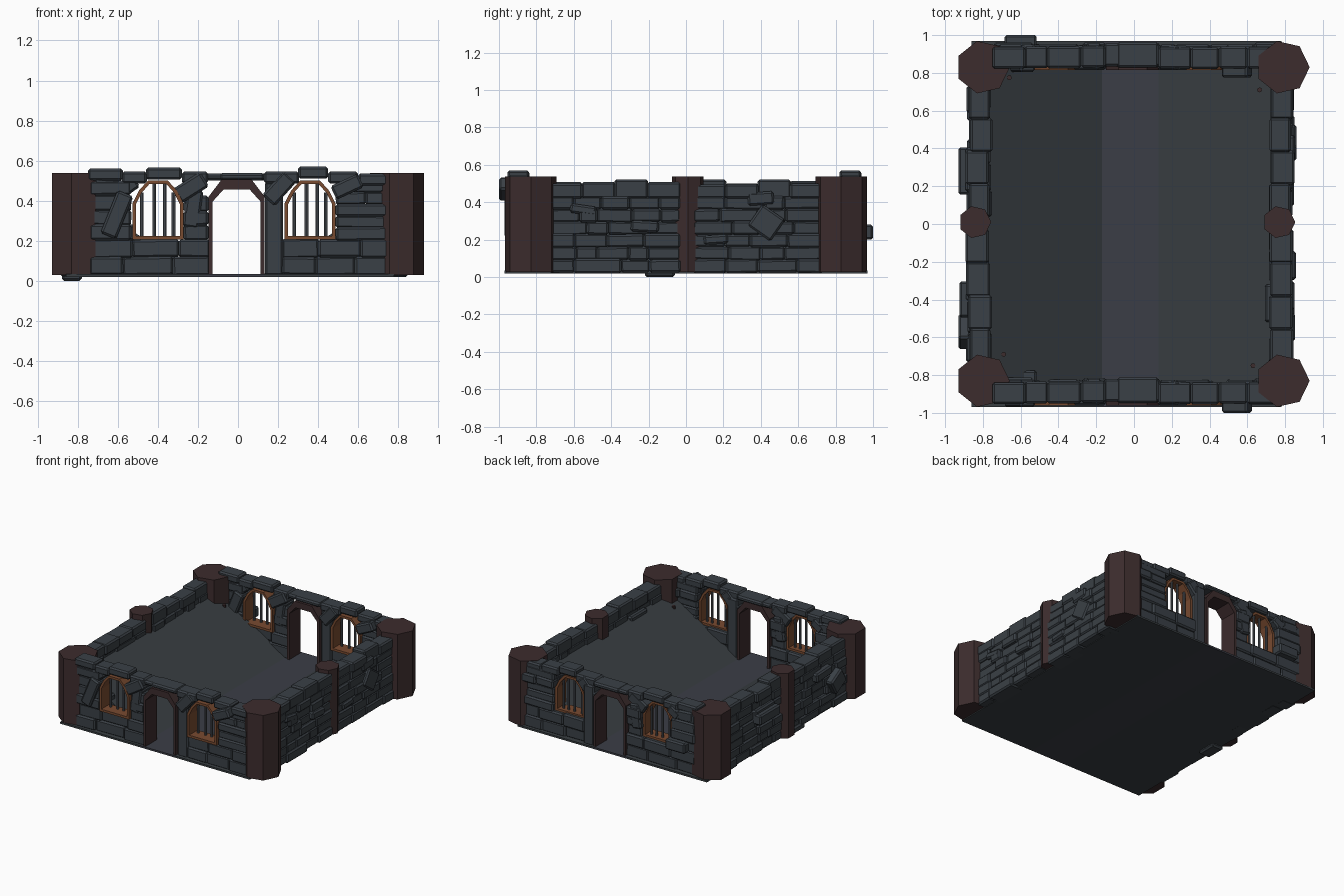
import bpy, bmesh, math, random
from mathutils import Matrix

if "Cube" in bpy.data.objects:
    bpy.data.objects.remove(bpy.data.objects["Cube"])

random.seed(7)


def material(name, rgb):
    m = bpy.data.materials.new(name)
    m.diffuse_color = (*rgb, 1)
    m.use_nodes = True
    m.node_tree.nodes["Principled BSDF"].inputs["Base Color"].default_value = m.diffuse_color
    return m


STONE = material("slate stone", (0.042, 0.051, 0.061))
FLOOR = material("dark floor", (0.041, 0.049, 0.055))
PATH = material("path floor", (0.043, 0.047, 0.061))
BROWN = material("dark brown", (0.045, 0.025, 0.026))
WOOD = material("warm wood", (0.190, 0.070, 0.030))
IRON = material("iron bars", (0.090, 0.100, 0.115))


def finish(bm, name, mat, loc=(0, 0, 0), turn=0.0):
    bmesh.ops.recalc_face_normals(bm, faces=bm.faces)
    me = bpy.data.meshes.new(name)
    bm.to_mesh(me)
    bm.free()
    me.materials.append(mat)
    ob = bpy.data.objects.new(name, me)
    ob.location = loc
    ob.rotation_euler.z = turn
    bpy.context.collection.objects.link(ob)
    return ob


def stone(bm, u, d, z, su, sd, sz, tilt=0.0, bevel=0.011):
    """One chamfered block: u along the wall, d through it, tilt within its face."""
    t = bmesh.new()
    bmesh.ops.create_cube(t, size=1)
    bmesh.ops.scale(t, vec=(su, sd, sz), verts=t.verts)
    bmesh.ops.bevel(t, geom=t.edges[:], offset=bevel, segments=1, affect='EDGES')
    t.transform(Matrix.Translation((u, d, z)) @ Matrix.Rotation(math.radians(tilt), 4, 'Y'))
    me = bpy.data.meshes.new("tmp")
    t.to_mesh(me)
    t.free()
    bm.from_mesh(me)
    bpy.data.meshes.remove(me)


def courses(bm, u0, u1, z0, z1, rows, length=0.19, depth=0.115):
    """Fill a rectangle of wall with rows of uneven blocks."""
    h = (z1 - z0) / rows
    for r in range(rows):
        n = max(1, round((u1 - u0) / length + random.uniform(-0.4, 0.4)))
        cuts = [u0 + (u1 - u0) * (i + (random.uniform(-.25, .25) if 0 < i < n else 0)) / n
                for i in range(n + 1)]
        for a, b in zip(cuts, cuts[1:]):
            stone(bm, (a + b) / 2, random.uniform(-.01, .01), z0 + h * (r + .5),
                  b - a + .004, depth + random.uniform(-.012, .015),
                  h + random.uniform(0, .012), random.uniform(-1, 1))


def frame(name, outer, inner, mat, loc, depth, closed=True):
    """Extruded ring between two matching outlines."""
    bm = bmesh.new()
    n = len(outer)
    ring = [[bm.verts.new((x, y, z)) for x, z in pts]
            for pts, y in ((outer, -depth / 2), (inner, -depth / 2),
                           (inner, depth / 2), (outer, depth / 2))]
    for i in range(n if closed else n - 1):
        j = (i + 1) % n
        for k in range(4):
            a, b = ring[k], ring[(k + 1) % 4]
            bm.faces.new((a[i], a[j], b[j], b[i]))
    if not closed:
        for i in (0, n - 1):
            bm.faces.new([r[i] for r in ring])
    finish(bm, name, mat, loc)


def prism(name, mat, profile, y):
    """x/z profile extruded from -y to y."""
    bm = bmesh.new()
    a, b = ([bm.verts.new((px, s * y, pz)) for px, pz in profile] for s in (-1, 1))
    bm.faces.new(a)
    bm.faces.new(b)
    for i in range(len(a)):
        j = (i + 1) % len(a)
        bm.faces.new((a[i], a[j], b[j], b[i]))
    finish(bm, name, mat)


def cylinder(name, mat, x, y, z0, z1, r, sides):
    bm = bmesh.new()
    bmesh.ops.create_cone(bm, cap_ends=True, segments=sides, radius1=r, radius2=r, depth=z1 - z0)
    # put one corner on +x whatever the starting angle of the primitive
    v = max(bm.verts, key=lambda p: p.co.x)
    bm.transform(Matrix.Rotation(-math.atan2(v.co.y, v.co.x), 4, 'Z'))
    finish(bm, name, mat, (x, y, (z0 + z1) / 2))


# Thin base slab in three strips, the middle one is the path between the doors
for name, mat, x0, x1 in (("base_left", FLOOR, -.86, -.17), ("floor_path", PATH, -.17, .13),
                          ("base_right", FLOOR, .13, .78)):
    prism(name, mat, [(x0, .02), (x1, .02), (x1, .034), (x0, .034)], .97)

# Sloping floors that rise from the path to the side walls
SLOPE = .595
for name, x0, x1 in (("left_slope", -.17, -.80), ("right_slope", .13, .76)):
    prism(name, FLOOR, [(x0, .030), (x0, .034), (x1, .034 + SLOPE * abs(x1 - x0)), (x1, .030)], .84)

# Small studs standing on the slopes
for x, y in ((-.66, .775), (.665, .71), (-.69, -.69), (.63, -.75)):
    z = .034 + SLOPE * (-.17 - x if x < 0 else x - .13)
    cylinder("floor_stud", BROWN, x, y, z - .02, z + .015, .013, 8)

# Seven-sided pillars at the corners and half way along the sides
for x in (-.80, .788):
    for y in (-.83, .83):
        cylinder("corner_pillar", BROWN, x, y, .028, .537, .142, 7)
for x in (-.842, .768):
    cylinder("side_pillar", BROWN, x, .01, .028, .537, .086, 7)

# Window and door outlines, centred on x
WIN = [(-.128, .205), (.128, .205), (.128, .385), (.095, .45), (.05, .50),
       (-.05, .50), (-.095, .45), (-.128, .385)]
WIN_IN = [(x * .86, .355 + (z - .355) * .88) for x, z in WIN]
DOOR = [(-.14, .03), (-.14, .42), (-.075, .505), (.075, .505), (.14, .42), (.14, .03)]
DOOR_IN = [(-.12, .03), (-.12, .395), (-.066, .455), (.066, .455), (.12, .395), (.12, .03)]

# Front wall; the back wall is the same wall moved back
bm = bmesh.new()
for patch in ((-.74, -.14, .03, .205, 2), (.22, .76, .03, .205, 2),
              (-.74, -.535, .205, .50, 4), (-.27, -.15, .205, .42, 3),
              (.49, .76, .205, .50, 5)):
    courses(bm, *patch)
stone(bm, .18, 0, .26, .09, .12, .47)
# capping blocks: start, end, top height
for a, b, top in ((-.75, -.575, .56), (-.58, -.455, .545), (-.46, -.28, .565), (-.28, -.15, .545),
                  (.13, .305, .545), (.30, .45, .57), (.45, .60, .545), (.60, .75, .535)):
    stone(bm, (a + b) / 2, random.uniform(-.012, .012), top - .03, b - a, .115, .06)
stone(bm, -.01, .005, .518, .30, .12, .034)
stone(bm, .02, .005, .519, .22, .135, .036)
# tilted blocks around the windows: u, depth, z, sizes, tilt
for b in ((-.605, -.025, .33, .085, .12, .23, 22), (-.235, -.01, .465, .16, .13, .085, -32),
          (.205, -.01, .46, .16, .13, .085, -48), (.545, -.055, .47, .15, .12, .075, -25),
          (-.55, 0, .47, .10, .12, .07, -35), (-.225, 0, .36, .08, .13, .19, 8),
          (-.60, .055, .24, .17, .11, .08, 0), (-.655, 0, .47, .13, .12, .08, 4)):
    stone(bm, *b)
front = finish(bm, "front_wall", STONE, (0, -.885, 0))
back = front.copy()
back.name = "back_wall"
back.location.y = .89
bpy.context.collection.objects.link(back)

for side, y in (("front", -.89), ("back", .885)):
    frame(side + "_door_frame", DOOR, DOOR_IN, BROWN, (-.007, y, 0), .14, closed=False)
    for cx in (-.40, .36):
        frame(side + "_window_frame", WIN, WIN_IN, WOOD, (cx, y - .018, 0), .105)
        for dx, top in ((-.08, .44), (-.018, .49), (.035, .49), (.078, .44)):
            cylinder(side + "_window_bar", IRON, cx + dx, y, .21, top, .009, 8)

# Side walls, with loose blocks standing proud (local -y faces right)
sides = (
    ("right_wall", .778,
     ((.43, -.032, .29, .15, .10, .14, 35), (-.22, -.025, .27, .15, .11, .06, 3),
      (-.42, .03, .36, .2, .11, .08, 0), (.40, -.02, .42, .14, .11, .07, -4),
      (-.55, -.02, .36, .14, .11, .05, 8), (.16, -.015, .2, .13, .11, .05, -4))),
    ("left_wall", -.82,
     ((.28, .055, .30, .25, .11, .08, 0), (-.40, .05, .36, .19, .11, .07, 3),
      (-.57, .055, .24, .15, .11, .13, 30), (.5, -.02, .4, .1, .10, .08, 0),
      (-.14, .01, .025, .16, .10, .05, 0))),
)
for name, x, extras in sides:
    bm = bmesh.new()
    for a, b in ((-.73, -.03), (.04, .73)):
        courses(bm, a, b, .025, .43, 6, .16)
        n = 4
        for i in range(n):
            w = (b - a) / n
            top = .50 + random.uniform(-.008, .025)
            stone(bm, a + w * (i + .5), random.uniform(-.012, .012), (top + .42) / 2,
                  w + .006, random.uniform(.105, .13), top - .42)
    for e in extras:
        stone(bm, *e)
    finish(bm, name, STONE, (x, 0, 0), math.pi / 2)
